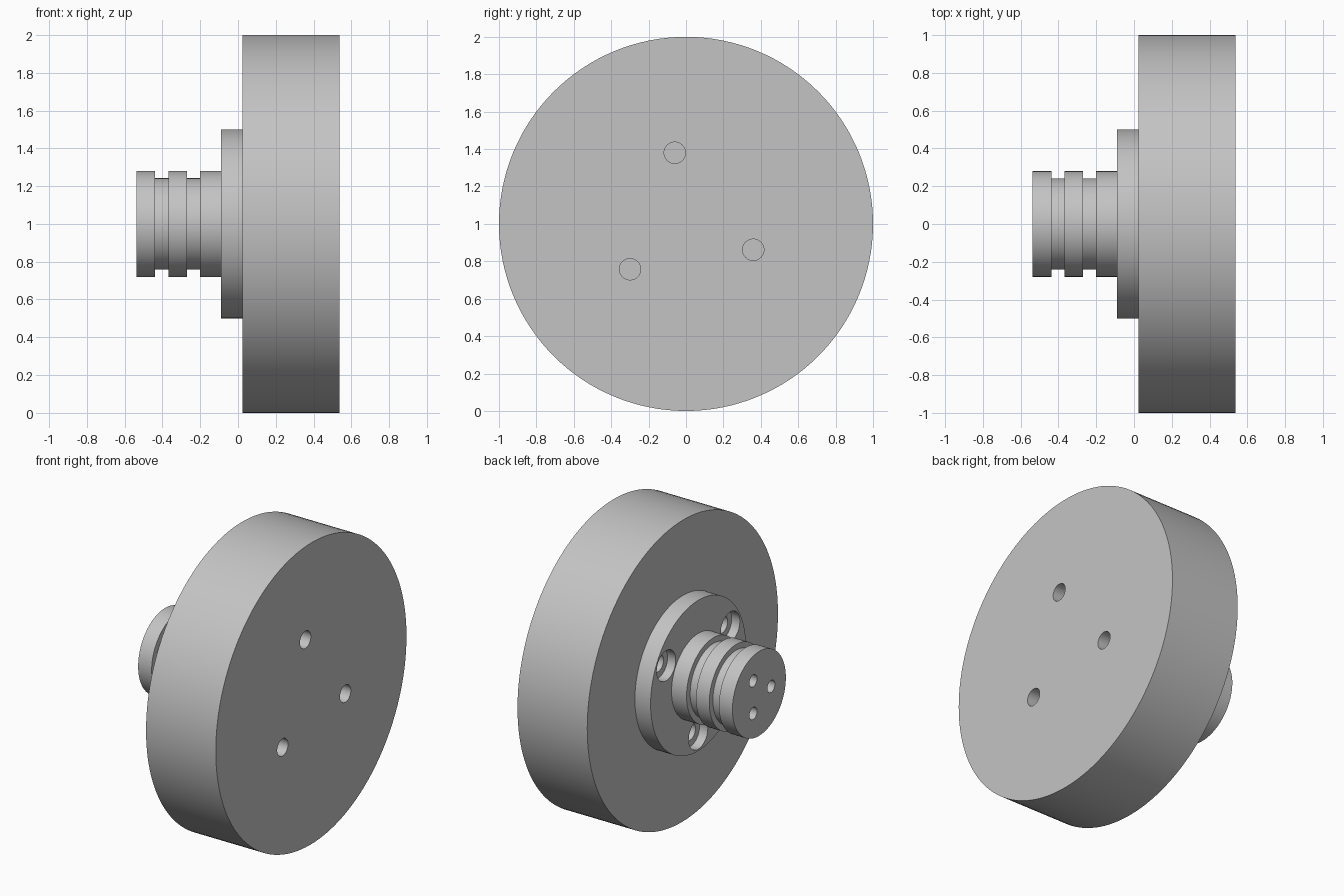
import bpy, bmesh, math
from mathutils import Matrix, Vector

cube = bpy.data.objects.get("Cube")
if cube:
    bpy.data.objects.remove(cube)

grey = bpy.data.materials.new("machined grey")
grey.use_nodes = True
COLOR = (0.55, 0.55, 0.55, 1)
grey.diffuse_color = COLOR
grey.node_tree.nodes["Principled BSDF"].inputs["Base Color"].default_value = COLOR


def lathe(name, profile, steps=128):
    """Turn an (x, radius) profile around the horizontal x axis at z = 1."""
    bm = bmesh.new()
    verts = [bm.verts.new((x, 0, r)) for x, r in profile]
    edges = [bm.edges.new(pair) for pair in zip(verts, verts[1:])]
    bmesh.ops.spin(bm, geom=verts + edges, cent=(0, 0, 0), axis=(1, 0, 0),
                   angle=math.tau, steps=steps)
    bmesh.ops.remove_doubles(bm, verts=bm.verts, dist=1e-4)
    bmesh.ops.recalc_face_normals(bm, faces=bm.faces)
    mesh = bpy.data.meshes.new(name)
    bm.to_mesh(mesh)
    bm.free()
    mesh.materials.append(grey)
    obj = bpy.data.objects.new(name, mesh)
    obj.location.z = 1
    bpy.context.collection.objects.link(obj)
    return obj


def drill(target, name, circle, start_angle, radius, x0, x1):
    """Cut three evenly spaced holes parallel to the x axis."""
    bm = bmesh.new()
    for i in range(3):
        a = math.radians(start_angle + 120 * i)
        centre = Vector(((x0 + x1) / 2, circle * math.cos(a), circle * math.sin(a)))
        bmesh.ops.create_cone(bm, cap_ends=True, segments=40, radius1=radius,
                              radius2=radius, depth=x1 - x0,
                              matrix=Matrix.Translation(centre) @ Matrix.Rotation(math.pi / 2, 4, 'Y'))
    mesh = bpy.data.meshes.new(name)
    bm.to_mesh(mesh)
    bm.free()
    mesh.materials.append(grey)
    cutter = bpy.data.objects.new(name, mesh)
    cutter.location.z = 1
    bpy.context.collection.objects.link(cutter)
    mod = target.modifiers.new(name, 'BOOLEAN')
    mod.object = cutter
    mod.operation = 'DIFFERENCE'
    mod.solver = 'EXACT'
    bpy.context.view_layer.objects.active = target
    bpy.ops.object.modifier_apply(modifier=name)
    bpy.data.objects.remove(cutter)


def smooth(obj):
    bpy.ops.object.select_all(action='DESELECT')
    obj.select_set(True)
    bpy.context.view_layer.objects.active = obj
    bpy.ops.object.shade_smooth_by_angle(angle=math.radians(30))


SEAT = 0.025            # plane where the flange meets the disc
SHAFT, GROOVE = 0.28, 0.242

# Large disc with three bolt holes
disc = lathe("disc", [(SEAT, 0), (SEAT, 1), (0.537, 1), (0.537, 0)])
drill(disc, "disc_holes", 0.385, 99, 0.057, SEAT - 0.1, 0.7)

# Flanged shaft with two ring grooves
profile = [(-0.537, 0), (-0.537, SHAFT)]
for a, b in ((-0.438, -0.367), (-0.27, -0.2)):
    profile += [(a, SHAFT), (a, GROOVE), (b, GROOVE), (b, SHAFT)]
profile += [(-0.09, SHAFT), (-0.09, 0.5), (SEAT, 0.5), (SEAT, 0)]
shaft = lathe("flanged_shaft", profile)
drill(shaft, "counterbores", 0.388, 30, 0.1, -0.19, -0.03)
drill(shaft, "flange_holes", 0.388, 30, 0.057, -0.19, 0.2)
drill(shaft, "shaft_end_holes", 0.125, 60, 0.04, -0.7, -0.35)

for part in (disc, shaft):
    smooth(part)
